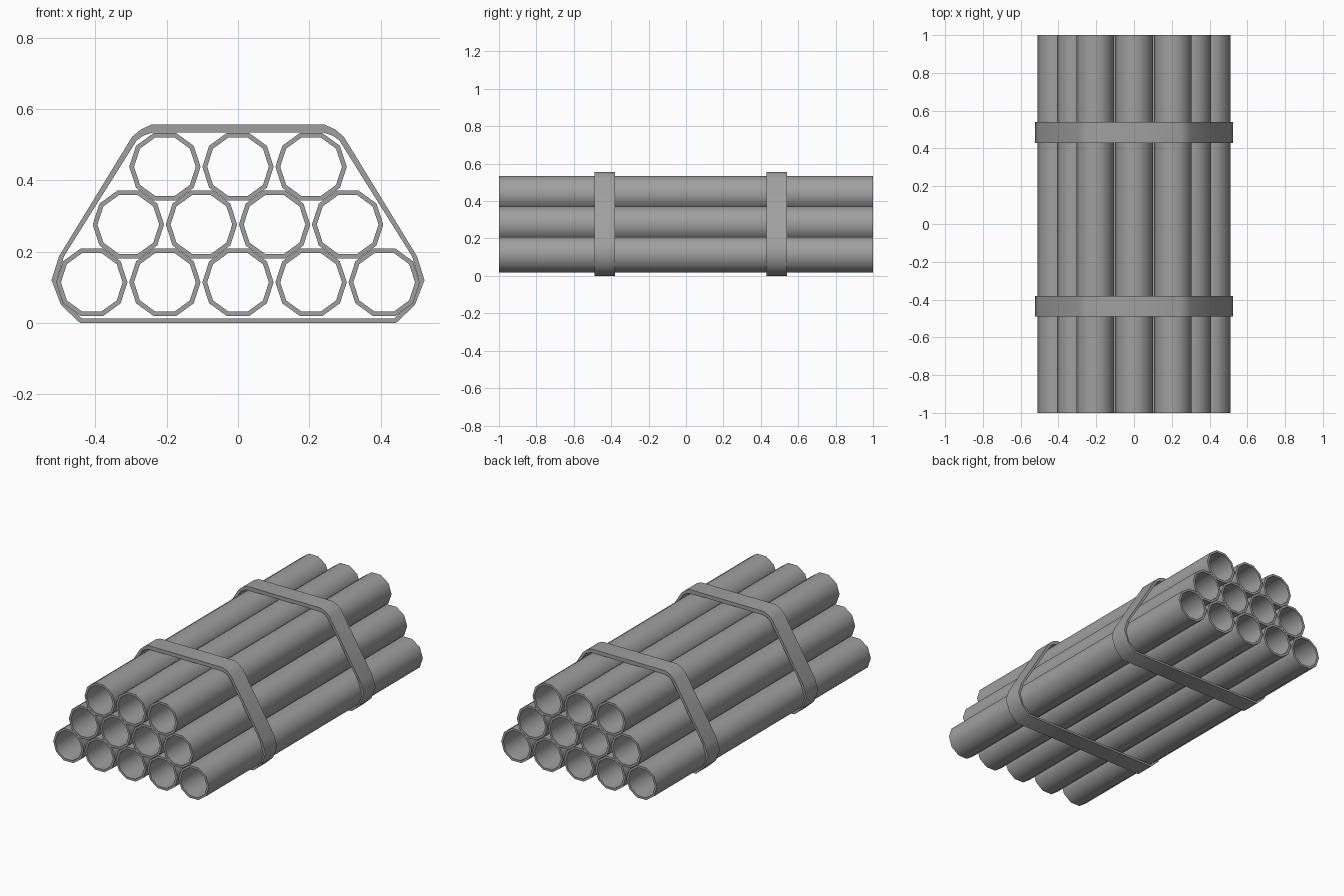
import bpy, bmesh, math

cube = bpy.data.objects.get("Cube")
if cube:
    bpy.data.objects.remove(cube, do_unlink=True)

# Single steel grey for everything
steel = bpy.data.materials.new("steel_grey")
steel.use_nodes = True
GREY = (0.35, 0.35, 0.35, 1)
steel.diffuse_color = GREY
steel.node_tree.nodes["Principled BSDF"].inputs["Base Color"].default_value = GREY


def hollow(name, outer, inner, y0, y1, angle):
    """Sweep the ring between two x-z outlines along y."""
    bm = bmesh.new()
    loops = [[bm.verts.new((x, y, z)) for x, z in outline]
             for outline, y in ((outer, y0), (outer, y1), (inner, y1), (inner, y0))]
    n = len(outer)
    for k in range(4):
        a, b = loops[k], loops[(k + 1) % 4]
        for i in range(n):
            j = (i + 1) % n
            bm.faces.new((a[i], a[j], b[j], b[i]))
    bmesh.ops.recalc_face_normals(bm, faces=bm.faces)
    mesh = bpy.data.meshes.new(name)
    bm.to_mesh(mesh)
    bm.free()
    mesh.materials.append(steel)
    obj = bpy.data.objects.new(name, mesh)
    bpy.context.collection.objects.link(obj)
    bpy.ops.object.select_all(action="DESELECT")
    bpy.context.view_layer.objects.active = obj
    obj.select_set(True)
    bpy.ops.object.shade_smooth_by_angle(angle=math.radians(angle))
    return obj


def decagon(cx, cz, r):
    return [(cx + r * math.cos(math.tau * i / 10), cz + r * math.sin(math.tau * i / 10))
            for i in range(10)]


def mirrored(half):
    """Close a right-hand outline with its mirror image."""
    return half + [(-x, z) for x, z in reversed(half)]


# Stacked pipes, five below, then four, then three
SPACING = 0.205
for row, count in enumerate((5, 4, 3)):
    z = 0.114 + row * 0.162
    for i in range(count):
        x = (i - (count - 1) / 2) * SPACING
        hollow(f"pipe_{row + 1}_{i + 1}", decagon(x, z, 0.1), decagon(x, z, 0.0865), -1, 1, 45)

# Two straps wrapped around the stack
strap_outer = mirrored([(0.443, 0.0), (0.496, 0.05), (0.523, 0.12), (0.502, 0.187),
                        (0.297, 0.522), (0.272, 0.543), (0.243, 0.556)])
strap_inner = mirrored([(0.438, 0.012), (0.484, 0.058), (0.508, 0.12), (0.488, 0.187),
                        (0.284, 0.512), (0.264, 0.526), (0.24, 0.534)])
for name, y in (("front_strap", -0.435), ("back_strap", 0.485)):
    hollow(name, strap_outer, strap_inner, y - 0.055, y + 0.055, 50)
